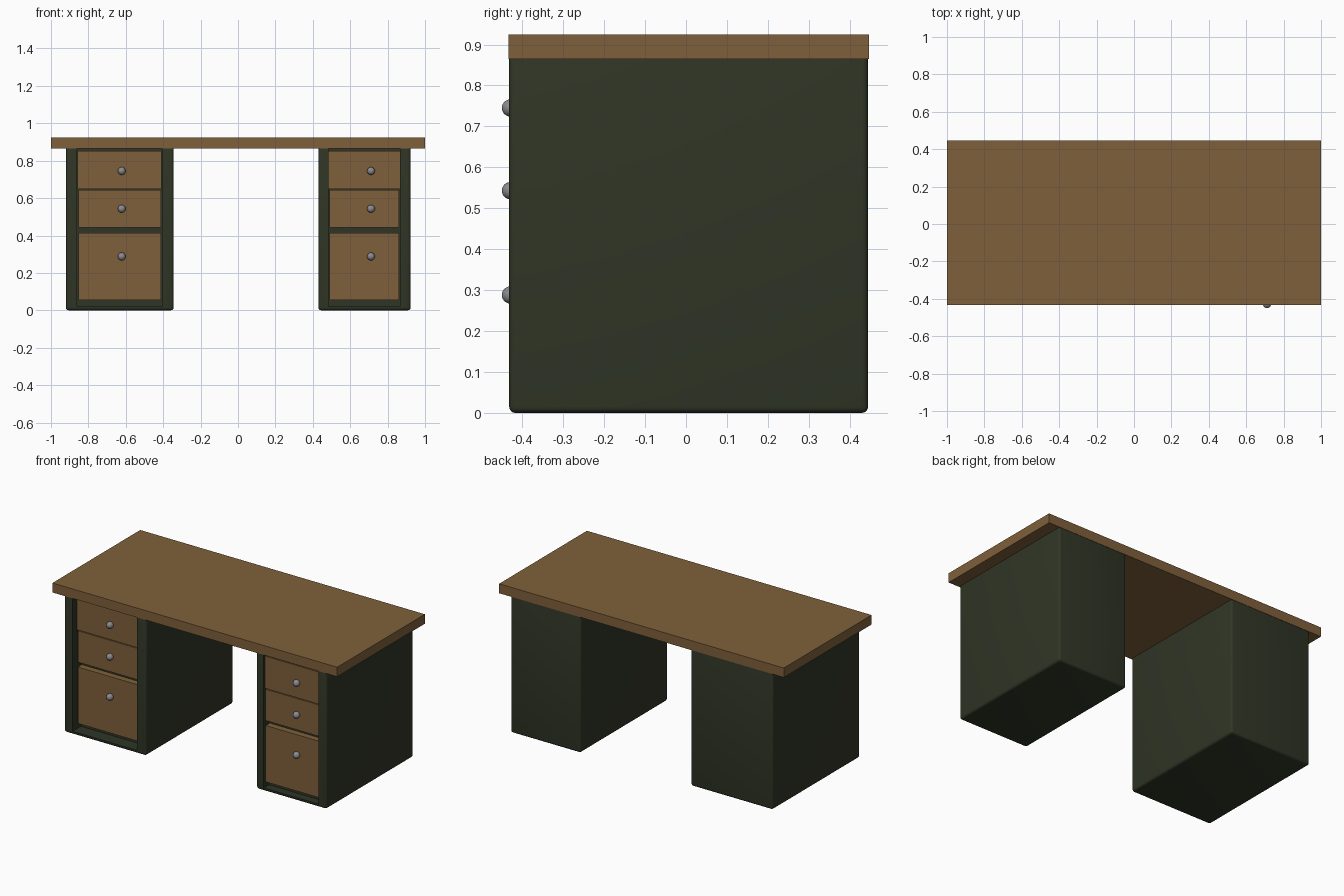
import bpy, bmesh
from mathutils import Vector, Matrix

if "Cube" in bpy.data.objects:
    bpy.data.objects.remove(bpy.data.objects["Cube"])


def material(name, rgb):
    m = bpy.data.materials.new(name)
    m.diffuse_color = (*rgb, 1)
    m.use_nodes = True
    m.node_tree.nodes["Principled BSDF"].inputs["Base Color"].default_value = m.diffuse_color
    return m


WOOD = material("brown_wood", (0.215, 0.117, 0.043))
GREEN = material("dark_green_paint", (0.029, 0.036, 0.019))
METAL = material("grey_metal", (0.26, 0.26, 0.28))


def finish(name, bm, mat):
    me = bpy.data.meshes.new(name)
    bm.to_mesh(me)
    bm.free()
    me.materials.append(mat)
    ob = bpy.data.objects.new(name, me)
    bpy.context.collection.objects.link(ob)
    return ob


def box(name, x, y, z, mat, bevel=0.0, segments=1):
    bm = bmesh.new()
    lo, hi = Vector((x[0], y[0], z[0])), Vector((x[1], y[1], z[1]))
    size = hi - lo
    bmesh.ops.create_cube(bm, size=1, matrix=Matrix.Translation((lo + hi) / 2) @ Matrix.Diagonal((*size, 1)))
    if bevel:
        bmesh.ops.bevel(bm, geom=bm.edges[:], offset=bevel, segments=segments,
                        profile=0.5, affect='EDGES')
    return finish(name, bm, mat)


def smooth(ob):
    bpy.ops.object.select_all(action='DESELECT')
    ob.select_set(True)
    bpy.context.view_layer.objects.active = ob
    bpy.ops.object.shade_smooth_by_angle()


# Desk top
box("desk_top", (-1, 1), (-0.434, 0.447), (0.865, 0.925), WOOD)

# Drawer heights: bottom, top, knob height
ROWS = {"top": (0.648, 0.852, 0.745), "middle": (0.444, 0.643, 0.543),
        "bottom": (0.055, 0.413, 0.288)}


def pedestal(side, outer, opening, front, knob_x):
    # Cabinet with rounded edges and a front recess open at the top
    body = box(side + "_cabinet", outer, (-0.432, 0.445), (0, 0.885), GREEN, 0.015, 4)
    cutter = box(side + "_recess_cutter", opening, (-0.6, front + 0.04), (0.02, 1.0), GREEN)
    mod = body.modifiers.new("recess", 'BOOLEAN')
    mod.operation = 'DIFFERENCE'
    mod.solver = 'EXACT'
    mod.object = cutter
    bpy.context.view_layer.objects.active = body
    bpy.ops.object.modifier_apply(modifier=mod.name)
    bpy.data.objects.remove(cutter)
    smooth(body)
    for row, (z0, z1, zk) in ROWS.items():
        # Drawer front; lower ones sit with a small side gap
        gap = 0.001 if row == "top" else 0.006
        box(f"{side}_{row}_drawer", (opening[0] + gap, opening[1] - gap),
            (front, front + 0.05), (z0, z1), WOOD)
        # Round knob
        bm = bmesh.new()
        bmesh.ops.create_uvsphere(bm, u_segments=24, v_segments=12, radius=0.021,
                                  matrix=Matrix.Translation((knob_x, front - 0.009, zk)))
        smooth(finish(f"{side}_{row}_knob", bm, METAL))


# The left pedestal is wider and its drawers sit deeper
pedestal("left", (-0.92, -0.344), (-0.86, -0.407), -0.388, -0.622)
pedestal("right", (0.43, 0.923), (0.483, 0.867), -0.42, 0.711)
